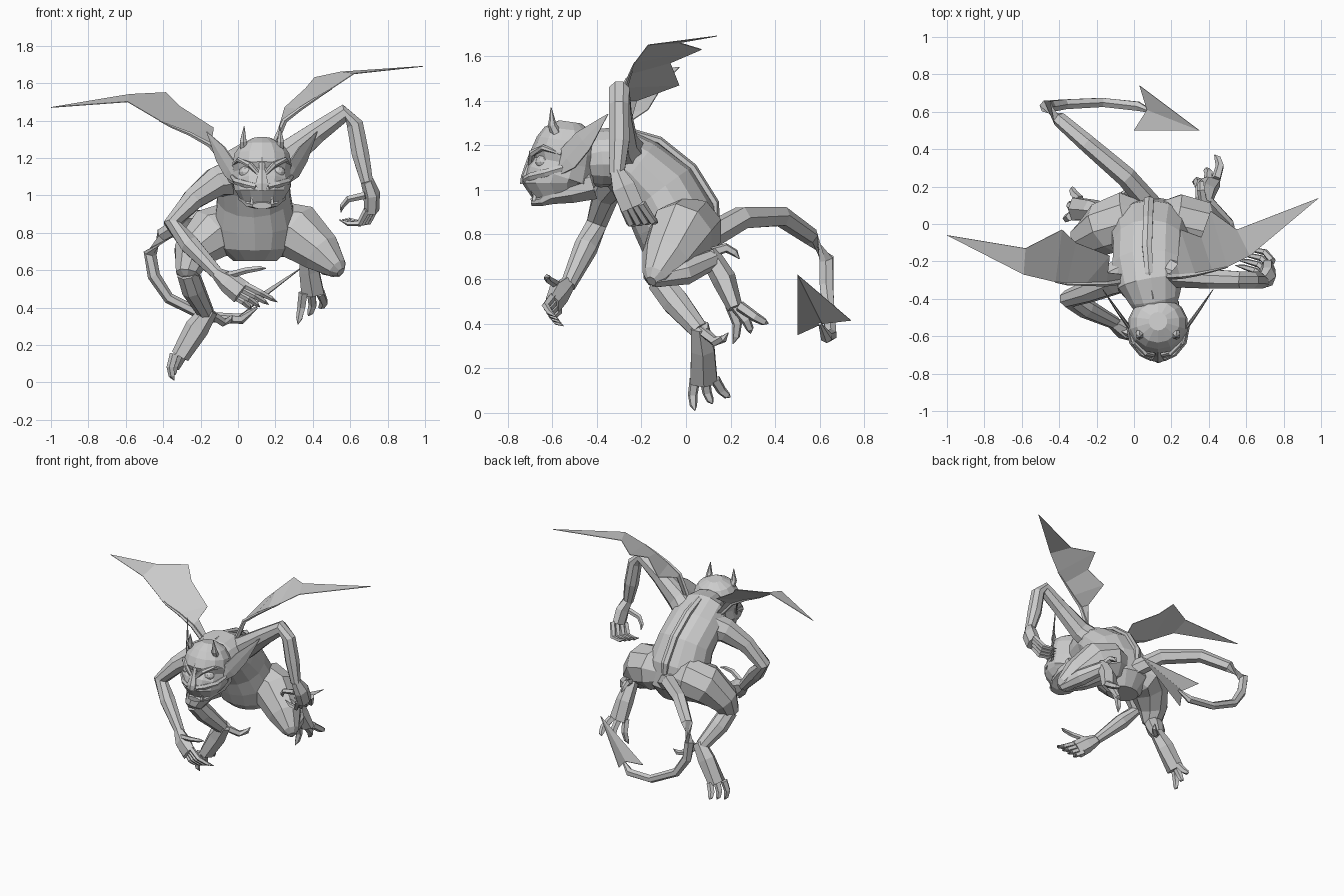
import bpy
import bmesh
from math import cos, sin, pi
from mathutils import Vector

default_cube = bpy.data.objects.get("Cube")
if default_cube:
    bpy.data.objects.remove(default_cube)

X_AXIS, Y_AXIS, Z_AXIS = Vector((1, 0, 0)), Vector((0, 1, 0)), Vector((0, 0, 1))
HEAD_X = .128

# One plain stone colour covers the whole creature
stone = bpy.data.materials.new("stone_grey")
stone.use_nodes = True
stone.diffuse_color = (.6, .6, .6, 1)
stone.node_tree.nodes["Principled BSDF"].inputs["Base Color"].default_value = stone.diffuse_color


def finish(name, bm):
    """Turn a bmesh into a flat shaded object."""
    bmesh.ops.recalc_face_normals(bm, faces=bm.faces)
    mesh = bpy.data.meshes.new(name)
    bm.to_mesh(mesh)
    bm.free()
    mesh.materials.append(stone)
    part = bpy.data.objects.new(name, mesh)
    bpy.context.collection.objects.link(part)
    return part


def tube(name, points, sides=6, across=X_AXIS):
    """Loft rings along x, y, z, width and optional depth; width lies along across."""
    bm = bmesh.new()
    path = [Vector(point[:3]) for point in points]
    rings = []
    for index, point in enumerate(points):
        ahead = path[min(index + 1, len(path) - 1)]
        behind = path[max(index - 1, 0)]
        tangent = (ahead - behind).normalized()
        wide = (across - tangent * across.dot(tangent)).normalized()
        deep = tangent.cross(wide)
        ring = []
        for step in range(sides):
            angle = 2 * pi * (step + .5) / sides
            offset = wide * cos(angle) * point[3] + deep * sin(angle) * point[-1]
            ring.append(bm.verts.new(path[index] + offset))
        rings.append(ring)
    for lower, upper in zip(rings, rings[1:]):
        for step in range(sides):
            following = (step + 1) % sides
            bm.faces.new((lower[step], lower[following], upper[following], upper[step]))
    bm.faces.new(rings[0])
    bm.faces.new(rings[-1])
    return finish(name, bm)


def claw(name, base, middle, tip, radius, across=X_AXIS):
    """A bent digit that ends in a sharp point."""
    base, middle, tip = Vector(base), Vector(middle), Vector(tip)
    late = middle.lerp(tip, .5) + (middle - base) * .15
    stations = zip((base, middle, late, tip), (radius, radius * .9, radius * .7, .002))
    return tube(name, [(*place, size) for place, size in stations], 5, across)


def claw_row(name, count, bases, middles, tips, radius, across=X_AXIS):
    """Spread digits evenly between the first and the last one."""
    for index in range(count):
        share = index / (count - 1)
        joints = [Vector(first).lerp(Vector(last), share) for first, last in (bases, middles, tips)]
        claw(f"{name}_{index + 1}", *joints, radius, across)


def ball(name, centre, size):
    """A low-poly ellipsoid."""
    bm = bmesh.new()
    bmesh.ops.create_icosphere(bm, subdivisions=2, radius=1)
    bmesh.ops.scale(bm, vec=size, verts=bm.verts)
    bmesh.ops.translate(bm, vec=centre, verts=bm.verts)
    return finish(name, bm)


def sheet(name, front_edge, back_edge):
    """A thin skin stretched between two edges."""
    bm = bmesh.new()
    front = [bm.verts.new(point) for point in front_edge]
    back = [bm.verts.new(point) for point in back_edge]
    for index in range(len(front) - 1):
        bm.faces.new((front[index], front[index + 1], back[index + 1], back[index]))
    part = finish(name, bm)
    thickness = part.modifiers.new("skin_thickness", "SOLIDIFY")
    thickness.thickness = .004
    thickness.offset = 0
    return part


# Hunched body with a raised spine
tube("torso", [(.09, -.02, .65, .12, .1), (.09, -.02, .73, .2, .17), (.09, -.05, .86, .22, .19),
               (.085, -.12, .99, .2, .18), (.08, -.23, 1.1, .2, .15), (.09, -.32, 1.15, .18, .14),
               (.11, -.4, 1.14, .14, .13), (.12, -.48, 1.13, .1)], 14)
tube("spine_ridge", [(.085, .13, .82, .02), (.08, .13, .94, .03, .02), (.075, .03, 1.1, .03, .02),
                     (.07, -.12, 1.22, .03, .02), (.08, -.26, 1.26, .025, .02), (.1, -.4, 1.26, .015)])

# Head stacked upward from the mouth to the crown, with a hanging jaw
tube("skull", [(HEAD_X, -.56, .99, .12, .13), (HEAD_X, -.57, 1.03, .15, .165), (HEAD_X, -.56, 1.06, .16, .16),
               (HEAD_X, -.54, 1.12, .155, .145), (HEAD_X, -.54, 1.165, .162, .155),
               (HEAD_X, -.53, 1.22, .15, .14), (HEAD_X, -.525, 1.27, .115, .11),
               (HEAD_X, -.52, 1.305, .05, .05)], 14)
tube("lower_jaw", [(HEAD_X, -.42, 1.03, .12, .08), (HEAD_X, -.52, 1, .135, .065),
                   (HEAD_X, -.61, .98, .115, .05), (HEAD_X, -.65, .95, .09, .025),
                   (HEAD_X, -.695, .945, .055, .018)], 8)
tube("nose_bridge", [(HEAD_X, -.67, 1.2, .015), (HEAD_X, -.695, 1.13, .02),
                     (HEAD_X, -.725, 1.06, .04, .015), (HEAD_X, -.72, 1.03, .025)])

# Paired features of the face, mirrored about the middle of the head
for label, side in (("left", 1), ("right", -1)):
    def face_point(across, depth, height, *radii):
        return (HEAD_X + side * across, depth, height, *radii)

    ball(label + "_eye", face_point(.08, -.64, 1.125), (.045, .036, .034))
    tube(label + "_brow", [face_point(.012, -.7, 1.11, .012), face_point(.065, -.69, 1.165, .016),
                           face_point(.125, -.64, 1.19, .014), face_point(.155, -.56, 1.16, .006)])
    tube(label + "_cheek", [face_point(.03, -.715, 1.045, .02), face_point(.085, -.69, 1.06, .02),
                            face_point(.135, -.63, 1.075, .02), face_point(.155, -.55, 1.1, .015)], 6, Z_AXIS)
    tube(label + "_horn", [face_point(.09, -.57, 1.23, .028), face_point(.1, -.6, 1.29, .02),
                           face_point(.095, -.605, 1.37, .002)])
    tube(label + "_ear", [face_point(.14, -.57, 1.09, .03, .012), face_point(.17, -.53, 1.14, .065, .01),
                          face_point(.22, -.46, 1.22, .06, .008), face_point(.295, -.35, 1.34, .002)],
         6, Z_AXIS)
    for jaw, depth, root, tip in (("upper", -.69, 1.04, .97), ("lower", -.68, .95, 1)):
        tube(f"{label}_{jaw}_fang", [face_point(.055, depth, root, .014), face_point(.055, depth, tip, .002)], 4)

# Raised left arm with a curled hand
tube("left_arm", [(.14, -.24, 1.13, .09, .1), (.26, -.28, 1.21, .065, .085), (.42, -.295, 1.335, .055, .062),
                  (.57, -.3, 1.44, .05), (.625, -.3, 1.38, .048), (.655, -.3, 1.22, .05),
                  (.69, -.31, 1.07, .035)], 8, Y_AXIS)
tube("left_palm", [(.69, -.31, 1.08, .035), (.715, -.28, 1.01, .06, .045), (.715, -.24, .92, .06, .04)], 6, Y_AXIS)
claw_row("left_finger", 4, ((.74, -.2, .94), (.69, -.28, .92)), ((.7, -.15, .86), (.65, -.25, .85)),
         ((.59, -.14, .88), (.54, -.22, .87)), .02, Z_AXIS)
claw("left_thumb", (.68, -.31, 1), (.59, -.3, .98), (.55, -.26, .91), .02, Y_AXIS)

# Lowered right arm reaching across the front
tube("right_arm", [(0, -.25, 1.1, .11), (-.12, -.3, 1.07, .085), (-.24, -.36, .98, .062),
                   (-.35, -.4, .85, .05), (-.26, -.45, .74, .055), (-.1, -.53, .57, .035)], 8, Y_AXIS)
tube("right_palm", [(-.11, -.53, .58, .035), (-.05, -.57, .535, .05, .06), (.02, -.6, .48, .035, .065)], 6, Y_AXIS)
claw_row("right_finger", 4, ((.04, -.6, .52), (-.02, -.57, .46)), ((.12, -.63, .48), (.03, -.6, .43)),
         ((.21, -.58, .43), (.07, -.55, .39)), .019, Y_AXIS)
claw("right_thumb", (-.06, -.57, .57), (.05, -.62, .6), (.15, -.61, .61), .019, Y_AXIS)

# Tucked left leg
tube("left_thigh", [(.12, .03, .82, .09), (.22, .02, .82, .15), (.33, -.02, .8, .155), (.45, -.09, .69, .115),
                    (.53, -.14, .61, .06), (.55, -.155, .59, .025)], 9, Y_AXIS)
tube("left_shin", [(.53, -.15, .6, .04), (.48, -.01, .63, .06), (.38, .12, .69, .045)], 8, Z_AXIS)
tube("left_foot", [(.37, .1, .72, .045), (.38, .17, .6, .06, .055), (.4, .22, .47, .07, .035)])
claw_row("left_toe", 3, ((.35, .2, .48), (.44, .24, .48)), ((.34, .23, .4), (.46, .31, .43)),
         ((.32, .21, .31), (.43, .37, .4)), .026)
claw("left_spur", (.37, .12, .72), (.36, .18, .74), (.36, .24, .69), .025)

# Hanging right leg
tube("right_thigh", [(.06, .03, .82, .09), (-.04, .03, .82, .15), (-.15, -.02, .79, .145), (-.25, -.09, .68, .105),
                     (-.27, -.13, .58, .065), (-.27, -.14, .56, .03)], 9, Y_AXIS)
tube("right_shin", [(-.27, -.12, .59, .06), (-.24, -.05, .5, .065), (-.17, .06, .37, .045)], 8)
tube("right_foot", [(-.15, .06, .39, .045), (-.22, .075, .29, .06, .065), (-.31, .08, .14, .07, .05)], 6, Y_AXIS)
claw_row("right_toe", 3, ((-.34, .04, .15), (-.29, .13, .15)), ((-.36, .03, .08), (-.32, .16, .1)),
         ((-.34, .04, .01), (-.33, .2, .07)), .025)
claw("right_spur", (-.15, .07, .37), (-.08, .13, .32), (-.03, .19, .36), .025, Y_AXIS)

# Sweeping tail with an arrow tip
tube("tail", [(.09, .1, .79, .06), (-.04, .25, .875, .055), (-.25, .43, .88, .048), (-.4, .56, .79, .04),
              (-.47, .63, .69, .036), (-.45, .63, .57, .034), (-.37, .64, .45, .03),
              (-.17, .65, .35, .028), (.02, .63, .34, .028), (.1, .6, .4, .008)], 6, Vector((.5, -.5, .7)))
sheet("tail_arrow", [(.03, .74, .415), (.35, .5, .62)], [(.07, .61, .4), (.35, .5, .62)])
sheet("tail_arrow_lower", [(.07, .61, .4), (.35, .5, .62)], [(0, .5, .35), (.35, .5, .62)])

# Scalloped wings, each with a bone along its front edge
wings = {
    "left": ([(.18, -.28, 1.24), (.25, -.28, 1.4), (.33, -.27, 1.46), (.42, -.25, 1.52),
              (.5, -.23, 1.57), (.62, -.17, 1.65), (.99, .14, 1.69)],
             [(.2, -.26, 1.26), (.23, -.22, 1.4), (.25, -.03, 1.47), (.36, -.07, 1.57),
              (.41, .07, 1.63), (.55, -.03, 1.66), (.99, .14, 1.69)]),
    "right": ([(-.02, -.3, 1.12), (-.15, -.32, 1.27), (-.26, -.32, 1.33), (-.36, -.32, 1.37),
               (-.42, -.31, 1.4), (-.59, -.27, 1.5), (-1, -.06, 1.47)],
              [(-.05, -.27, 1.18), (-.14, -.26, 1.3), (-.13, -.17, 1.36), (-.31, -.1, 1.475),
               (-.385, -.03, 1.55), (-.58, -.13, 1.54), (-1, -.06, 1.47)]),
}
for label, (front_edge, back_edge) in wings.items():
    sheet(label + "_wing", front_edge, back_edge)
    bone = [(*point, .018 - .0035 * index) for index, point in enumerate(front_edge[:5])]
    tube(label + "_wing_bone", bone, 5, Y_AXIS)
